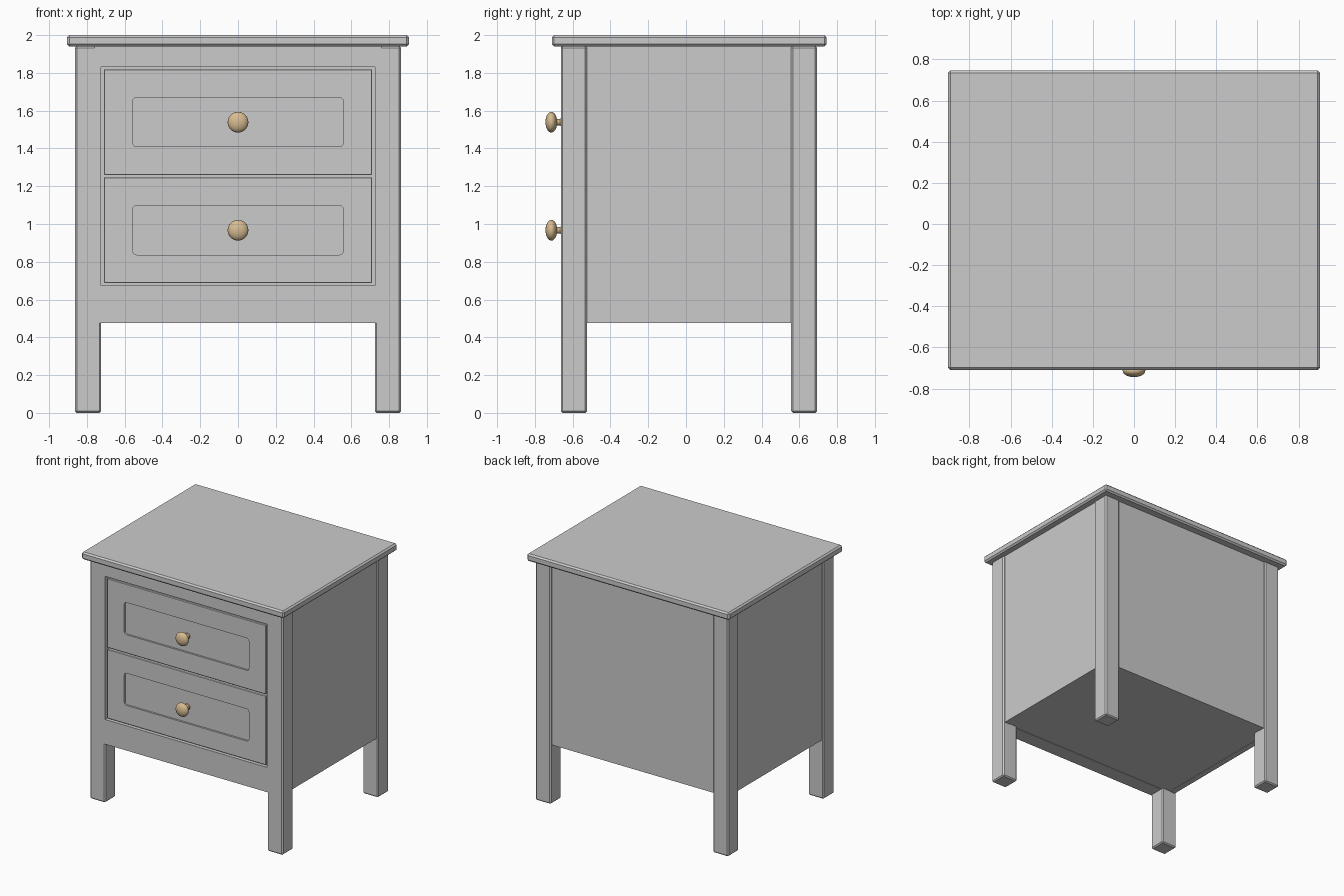
import bpy, bmesh, math
from mathutils import Matrix, Vector

if "Cube" in bpy.data.objects:
    bpy.data.objects.remove(bpy.data.objects["Cube"])


def finish(name, bm):
    mesh = bpy.data.meshes.new(name)
    bm.to_mesh(mesh)
    bm.free()
    ob = bpy.data.objects.new(name, mesh)
    bpy.context.collection.objects.link(ob)
    return ob


def box(name, x, y, z, chamfer=0.0, round_y=0.0):
    """Box from (min, max) ranges, with optional chamfer or rounded front corners."""
    bm = bmesh.new()
    bmesh.ops.create_cube(bm, size=1)
    for v in bm.verts:
        v.co = [r[0] + (c + 0.5) * (r[1] - r[0]) for r, c in zip((x, y, z), v.co)]
    if chamfer:
        bmesh.ops.bevel(bm, geom=bm.edges[:], offset=chamfer, segments=1,
                        affect='EDGES', profile=0.5)
    if round_y:
        edges = [e for e in bm.edges
                 if abs(e.verts[0].co.y - e.verts[1].co.y) > 1e-5]
        bmesh.ops.bevel(bm, geom=edges, offset=round_y, segments=5,
                        affect='EDGES', profile=0.5)
    return finish(name, bm)


def cut(ob, cutter):
    """Subtract the cutter, bake the result and remove the cutter."""
    mod = ob.modifiers.new("cut", 'BOOLEAN')
    mod.operation, mod.solver, mod.object = 'DIFFERENCE', 'EXACT', cutter
    deps = bpy.context.evaluated_depsgraph_get()
    mesh = bpy.data.meshes.new_from_object(ob.evaluated_get(deps))
    ob.modifiers.clear()
    ob.data = mesh
    bpy.data.objects.remove(cutter)


brass = bpy.data.materials.new("brass")
brass.diffuse_color = (0.68, 0.50, 0.28, 1)
brass.use_nodes = True
brass.node_tree.nodes["Principled BSDF"].inputs["Base Color"].default_value = brass.diffuse_color


def knob(name, z):
    # Lathed profile (radius, distance forward of the drawer)
    profile = [(0.024, -0.01), (0.024, 0.003), (0.018, 0.01), (0.018, 0.026)]
    for i in range(13):
        a = math.radians(-70 + i * 160 / 12)
        profile.append((0.055 * math.cos(a), 0.057 + 0.031 * math.sin(a)))
    profile[-1] = (0.0, 0.088)
    bm = bmesh.new()
    verts = [bm.verts.new((r, -d, 0)) for r, d in profile]
    edges = [bm.edges.new(p) for p in zip(verts, verts[1:])]
    bmesh.ops.spin(bm, geom=verts + edges, cent=(0, 0, 0), axis=(0, 1, 0),
                   angle=2 * math.pi, steps=32, use_duplicate=False)
    bmesh.ops.remove_doubles(bm, verts=bm.verts[:], dist=1e-5)
    bmesh.ops.recalc_face_normals(bm, faces=bm.faces[:])
    for f in bm.faces:
        f.smooth = True
    for e in bm.edges:
        e.smooth = e.calc_face_angle(0) < math.radians(40)
    ob = finish(name, bm)
    ob.location = (0, -0.656, z)
    ob.data.materials.append(brass)


# Table top
box("table_top", (-0.905, 0.905), (-0.71, 0.745), (1.94, 2.0), 0.012)

# Legs and recessed side panels
for side, s in (("left", -1), ("right", 1)):
    x = sorted((s * 0.725, s * 0.862))
    box(f"front_leg_{side}", x, (-0.662, -0.525), (0, 1.942), 0.009)
    box(f"back_leg_{side}", x, (0.557, 0.693), (0, 1.942), 0.009)
    box(f"side_panel_{side}", sorted((s * 0.80, s * 0.847)),
        (-0.54, 0.57), (0.475, 1.945))

# Back and bottom panels
box("back_panel", (-0.74, 0.74), (0.63, 0.678), (0.475, 1.945))
box("bottom_panel", (-0.82, 0.82), (-0.60, 0.65), (0.478, 0.53))

# Front frame with the drawer opening
frame = box("front_frame", (-0.75, 0.75), (-0.662, -0.54), (0.475, 1.945))
cut(frame, box("opening_cutter", (-0.725, 0.725), (-0.8, -0.4), (0.675, 1.832)))
for side, s in (("left", -1), ("right", 1)):
    box(f"frame_stile_{side}", sorted((s * 0.725, s * 0.76)),
        (-0.662, -0.54), (0.475, 1.945))

# Drawers with a rounded recess and a knob
for row, z in (("lower", 0.967), ("upper", 1.539)):
    front = box(f"drawer_front_{row}", (-0.71, 0.71), (-0.658, -0.58),
                (z - 0.28, z + 0.28), 0.004)
    cut(front, box("recess_cutter", (-0.557, 0.557), (-0.8, -0.643),
                   (z - 0.13, z + 0.13), round_y=0.02))
    # Drawer recess floor sits behind the knob base
    box(f"drawer_box_{row}", (-0.70, 0.70), (-0.59, 0.55), (z - 0.27, z + 0.25))
    knob(f"drawer_knob_{row}", z)
